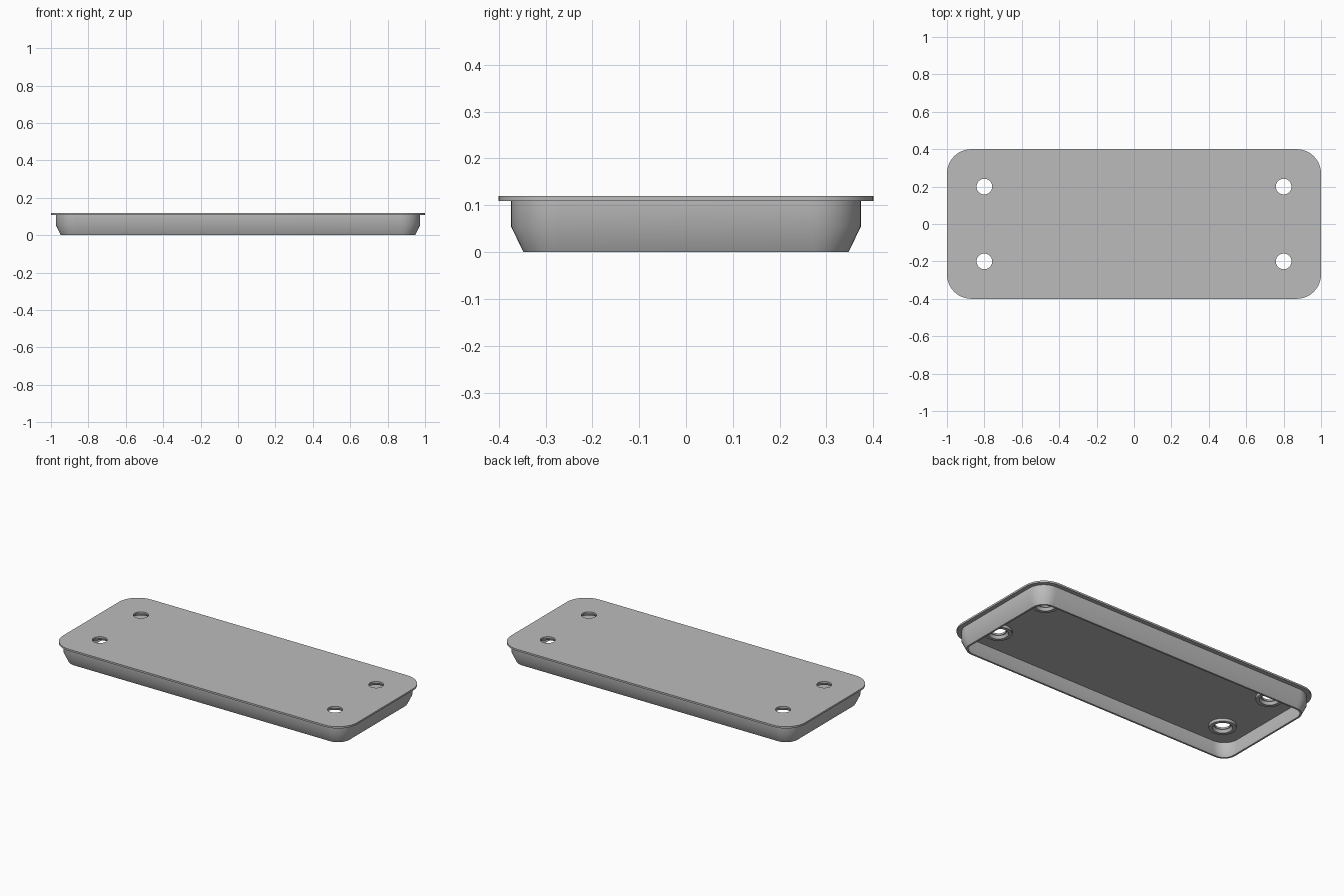
import bpy, bmesh, math

if "Cube" in bpy.data.objects:
    bpy.data.objects.remove(bpy.data.objects["Cube"], do_unlink=True)

grey = bpy.data.materials.new("plain grey")
grey.use_nodes = True
colour = (0.5, 0.5, 0.5, 1)
grey.diffuse_color = colour
grey.node_tree.nodes["Principled BSDF"].inputs["Base Color"].default_value = colour

HALF_X, HALF_Y, RADIUS, TOP, FLANGE = 1.0, 0.4, 0.13, 0.12, 0.109
HOLES = [(sx * 0.8, sy * 0.2) for sx in (-1, 1) for sy in (-1, 1)]


def rounded_ring(inset, z, steps=10):
    """Points of a rounded rectangle, inset from the flange outline."""
    r = RADIUS - inset
    points = []
    for q, (sx, sy) in enumerate([(1, 1), (-1, 1), (-1, -1), (1, -1)]):
        for i in range(steps + 1):
            a = (q + i / steps) * math.pi / 2
            points.append((sx * (HALF_X - RADIUS) + r * math.cos(a),
                           sy * (HALF_Y - RADIUS) + r * math.sin(a), z))
    return points


def circle_ring(r, z, cx, cy, steps=32):
    return [(cx + r * math.cos(math.tau * i / steps),
             cy + r * math.sin(math.tau * i / steps), z) for i in range(steps)]


def loft(name, rings, capped):
    """Skin the rings in order; cap both ends or join the last to the first."""
    bm = bmesh.new()
    loops = [[bm.verts.new(p) for p in ring] for ring in rings]
    pairs = list(zip(loops, loops[1:]))
    if capped:
        bm.faces.new(loops[0])
        bm.faces.new(loops[-1])
    else:
        pairs.append((loops[-1], loops[0]))
    for a, b in pairs:
        n = len(a)
        for i in range(n):
            j = (i + 1) % n
            bm.faces.new((a[i], a[j], b[j], b[i]))
    bmesh.ops.recalc_face_normals(bm, faces=bm.faces)
    mesh = bpy.data.meshes.new(name)
    bm.to_mesh(mesh)
    bm.free()
    mesh.materials.append(grey)
    obj = bpy.data.objects.new(name, mesh)
    bpy.context.collection.objects.link(obj)
    return obj


def smooth(obj):
    bpy.ops.object.select_all(action='DESELECT')
    obj.select_set(True)
    bpy.context.view_layer.objects.active = obj
    bpy.ops.object.shade_smooth_by_angle(angle=math.radians(30))


# Flanged lid with a hollow skirt that tapers in towards its open bottom
profile = [(0, TOP), (0, FLANGE), (0.026, FLANGE), (0.026, 0.055), (0.053, 0),
           (0.064, 0), (0.038, 0.055), (0.038, FLANGE)]
tray = loft("tray_cover", [rounded_ring(i, z) for i, z in profile], True)

# Four screw holes through the lid
for x, y in HOLES:
    cutter = loft("hole_cutter", [circle_ring(0.042, z, x, y) for z in (0.07, 0.15)], True)
    cutter.hide_render = True
    cut = tray.modifiers.new("screw_hole", 'BOOLEAN')
    cut.operation = 'DIFFERENCE'
    cut.solver = 'EXACT'
    cut.object = cutter
    bpy.context.view_layer.objects.active = tray
    bpy.ops.object.modifier_apply(modifier=cut.name)
    bpy.data.objects.remove(cutter, do_unlink=True)
smooth(tray)

# Raised collar around each hole on the underside
section = [(0.076, 0.111), (0.076, 0.092), (0.056, 0.092), (0.046, 0.111)]
for x, y in HOLES:
    smooth(loft("hole_collar", [circle_ring(r, z, x, y) for r, z in section], False))
